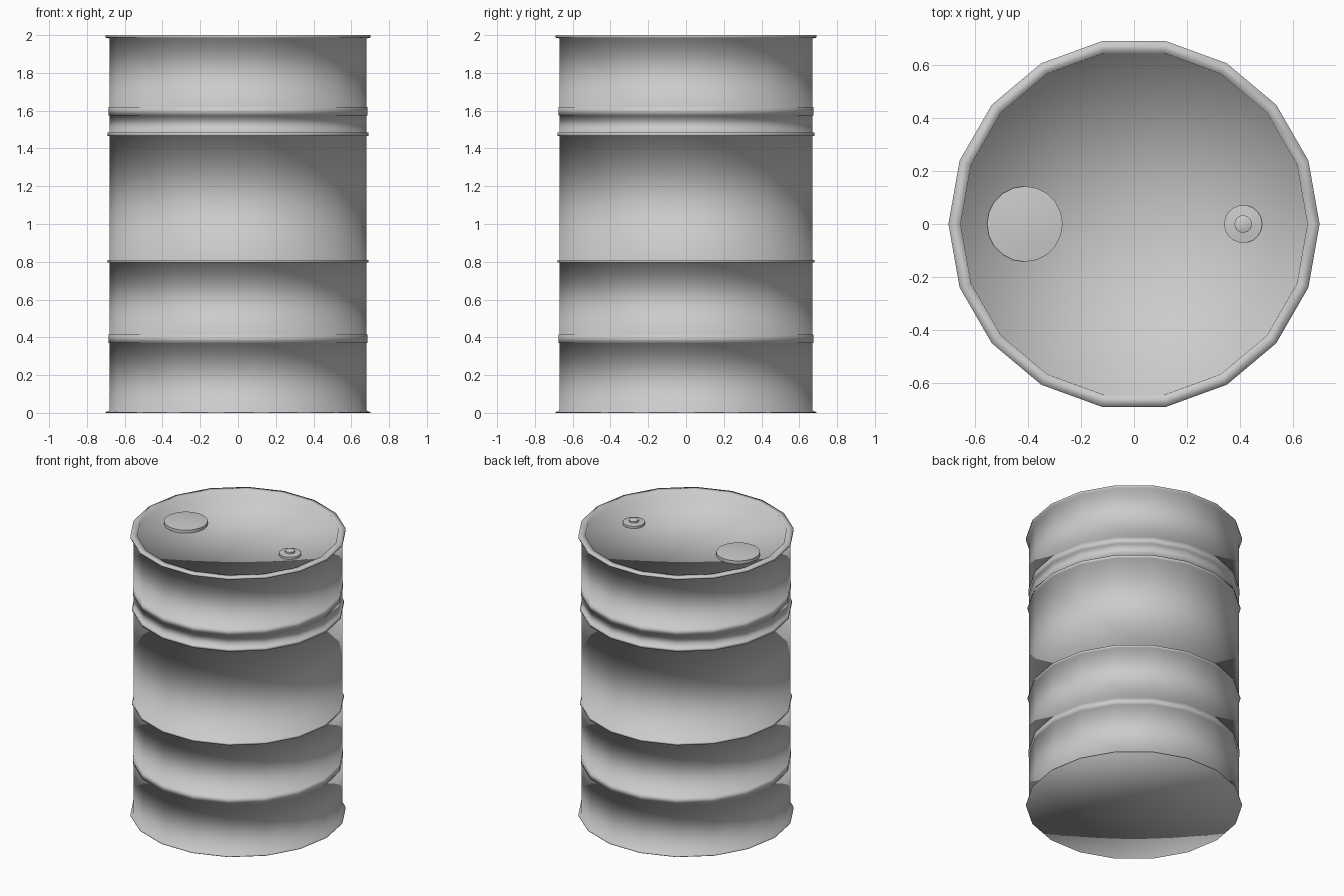
import bpy, bmesh
from math import cos, sin, tau, radians

if "Cube" in bpy.data.objects:
    bpy.data.objects.remove(bpy.data.objects["Cube"])


def lathe(name, profile, sides, centre=(0, 0), smooth=30):
    """Spin an (radius, z) profile; zero-radius ends become single poles."""
    bm = bmesh.new()
    rings = []
    for r, z in profile:
        n = sides if r > 0 else 1
        rings.append([bm.verts.new((centre[0] + r * cos(tau * i / sides),
                                    centre[1] + r * sin(tau * i / sides), z))
                      for i in range(n)])
    for a, b in zip(rings, rings[1:]):
        for i in range(sides):
            j = (i + 1) % sides
            quad = [a[i % len(a)], a[j % len(a)], b[j % len(b)], b[i % len(b)]]
            bm.faces.new(list(dict.fromkeys(quad)))
    bmesh.ops.recalc_face_normals(bm, faces=bm.faces)
    mesh = bpy.data.meshes.new(name)
    bm.to_mesh(mesh)
    bm.free()
    obj = bpy.data.objects.new(name, mesh)
    bpy.context.collection.objects.link(obj)
    bpy.ops.object.select_all(action='DESELECT')
    obj.select_set(True)
    bpy.context.view_layer.objects.active = obj
    bpy.ops.object.shade_smooth_by_angle(angle=radians(smooth))
    return obj


# Drum shell: flared foot, four raised hoops, top rim and recessed lid
WALL, LID = 0.68, 1.95
shell = [(0, 0), (0.702, 0), (0.702, 0.004), (WALL, 0.012)]
for low, high, radius in ((0.37, 0.415, 0.685), (0.795, 0.81, 0.69),
                          (1.465, 1.485, 0.69), (1.575, 1.62, 0.685)):
    shell += [(WALL, low), (radius, low), (radius, high), (WALL, high)]
shell += [(WALL, 1.982), (0.702, 1.987), (0.702, 2.0),
          (0.656, 2.0), (0.654, LID), (0, LID)]
drum = lathe("drum_shell", shell, 18, smooth=92)

# Keep foot, rim and lid edges crisp
sharp = drum.data.attributes.get("sharp_edge") or \
    drum.data.attributes.new("sharp_edge", 'BOOLEAN', 'EDGE')
for e in drum.data.edges:
    a, b = (drum.data.vertices[v].co for v in e.vertices)
    if abs(a.z - b.z) < 1e-4 and (a.z < 0.02 or a.z > 1.9):
        sharp.data[e.index].value = True

# Large filler cap, gently domed
lathe("large_cap", [(0.143, LID - 0.005), (0.143, 1.972), (0.065, 1.981), (0, 1.981)],
      20, (-0.413, 0))

# Small vent plug with a raised nub
lathe("small_plug", [(0.072, LID - 0.005), (0.072, 1.966), (0.033, 1.971),
                     (0.033, 1.983), (0.02, 1.988), (0, 1.988)],
      18, (0.413, 0))
